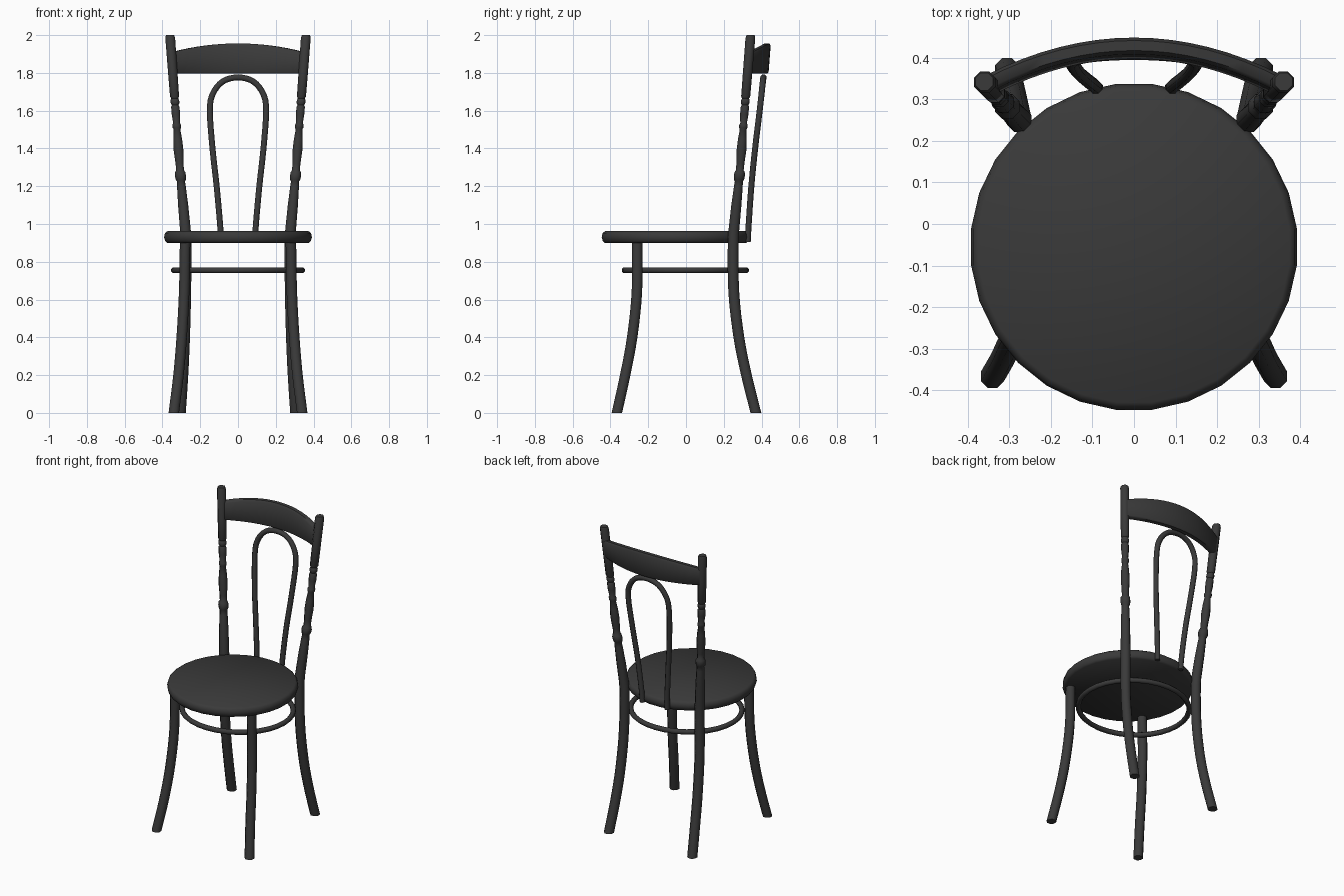
import bpy, bmesh, math
from mathutils import Vector

if "Cube" in bpy.data.objects:
    bpy.data.objects.remove(bpy.data.objects["Cube"])

black = bpy.data.materials.new("black_stained_wood")
black.use_nodes = True
colour = (0.042, 0.042, 0.042, 1)
black.diffuse_color = colour
black.node_tree.nodes["Principled BSDF"].inputs["Base Color"].default_value = colour


def skin(name, rings, closed=False):
    """Join equal loops of points into a smooth tube, capped unless closed."""
    bm = bmesh.new()
    loops = [[bm.verts.new(p) for p in ring] for ring in rings]
    n = len(loops[0])
    pairs = list(zip(loops, loops[1:]))
    if closed:
        pairs.append((loops[-1], loops[0]))
    else:
        bm.faces.new(loops[0])
        bm.faces.new(loops[-1])
    for a, b in pairs:
        for i in range(n):
            j = (i + 1) % n
            bm.faces.new((a[i], a[j], b[j], b[i]))
    bmesh.ops.recalc_face_normals(bm, faces=bm.faces)
    mesh = bpy.data.meshes.new(name)
    bm.to_mesh(mesh)
    bm.free()
    mesh.materials.append(black)
    obj = bpy.data.objects.new(name, mesh)
    bpy.context.collection.objects.link(obj)
    bpy.ops.object.select_all(action='DESELECT')
    obj.select_set(True)
    bpy.context.view_layer.objects.active = obj
    bpy.ops.object.shade_smooth_by_angle(angle=math.radians(50))
    return obj


def spline(points, steps):
    """Smooth curve through the points."""
    p = [Vector(q) for q in points]
    p = [2 * p[0] - p[1]] + p + [2 * p[-1] - p[-2]]
    out = []
    for a, b, c, d in zip(p, p[1:], p[2:], p[3:]):
        for k in range(steps):
            t = k / steps
            out.append(b + (c - a) * t / 2 + (2 * a - 5 * b + 4 * c - d) * t * t / 2
                       + (3 * b - a - 3 * c + d) * t ** 3 / 2)
    return out + [p[-2]]


def circle(centre, u, v, n):
    return [centre + u * math.cos(math.tau * (i + .5) / n) + v * math.sin(math.tau * (i + .5) / n)
            for i in range(n)]


def flat_ring(centre, r, n=8):
    return circle(centre, Vector((r, 0, 0)), Vector((0, r, 0)), n)


def on_axis(axis, z):
    """Point of a rising path at height z."""
    for a, b in zip(axis, axis[1:]):
        if z <= b.z:
            return a.lerp(b, (z - a.z) / (b.z - a.z))
    return axis[-1]


# Round seat with softened rim
seat_profile = [(.378, .9), (.388, .91), (.394, .93), (.389, .952), (.376, .962)]
skin("seat", [flat_ring(Vector((0, -.055, z)), r, 28) for r, z in seat_profile])

# Stretcher hoop under the seat
hoop_rings = []
for i in range(32):
    a = math.tau * i / 32
    out = Vector((math.cos(a), math.sin(a), 0))
    hoop_rings.append(circle(Vector((.34 * out.x, .322 * out.y - .003, .755)),
                             out * .016, Vector((0, 0, .016)), 8))
skin("stretcher_ring", hoop_rings, closed=True)

# Legs, the back pair rising into turned posts
front_axis = [(.34, -.366, 0), (.315, -.322, .2), (.298, -.285, .4),
              (.285, -.26, .64), (.28, -.258, .91)]
back_axis = [(.305, .37, 0), (.292, .32, .2), (.283, .28, .4), (.277, .253, .64),
             (.275, .25, .9), (.283, .258, 1.02), (.304, .282, 1.25),
             (.334, .314, 1.65), (.36, .342, 2)]
turning = [(.95, .031), (1.1, .029), (1.2, .025), (1.225, .023), (1.235, .029),
           (1.255, .032), (1.275, .029), (1.285, .022), (1.32, .023), (1.39, .028),
           (1.45, .025), (1.5, .019), (1.51, .024), (1.525, .024), (1.535, .019),
           (1.58, .024), (1.62, .024), (1.63, .019), (1.64, .025), (1.655, .025),
           (1.665, .02), (1.675, .026), (1.8, .027), (1.985, .028), (2, .023)]
for side, sx in (("left", 1), ("right", -1)):
    front = spline([(sx * x, y, z) for x, y, z in front_axis], 4)
    skin("front_leg_" + side, [flat_ring(p, .03) for p in front])
    back = spline([(sx * x, y, z) for x, y, z in back_axis], 4)
    rings = [flat_ring(p, .031) for p in back if p.z < .92]
    rings += [flat_ring(on_axis(back, z), r) for z, r in turning]
    skin("back_leg_and_post_" + side, rings)

# Bent loop inside the backrest
half = [(.09, .327, .905), (.095, .332, 1.0), (.113, .346, 1.2), (.135, .366, 1.4),
        (.149, .39, 1.6), (.133, .4, 1.69), (.08, .407, 1.755)]
loop = [(-x, y, z) for x, y, z in half] + [(0, .41, 1.776)] + half[::-1]
path = spline(loop, 4)
rings = []
for i, p in enumerate(path):
    t = (path[min(i + 1, len(path) - 1)] - path[max(i - 1, 0)]).normalized()
    v = t.cross(Vector((0, 1, 0))).normalized()
    rings.append(circle(p, v * .017, v.cross(t) * .017, 8))
skin("back_loop", rings)

# Curved crest rail with a gently arched top
rings = []
for i in range(17):
    s = i / 8 - 1
    bow = 1 - s * s
    centre = Vector((.345 * s, .335 + .088 * bow, 0))
    normal = Vector((.51 * s, 1, 0)).normalized()
    low, high = 1.797, 1.91 + .046 * bow
    section = [(-.014, 0), (-.02, .06), (-.02, .92), (-.012, 1),
               (.012, 1), (.02, .92), (.02, .06), (.014, 0)]
    rings.append([centre + normal * (d + .012 * (h - .5)) + Vector((0, 0, low + (high - low) * h))
                  for d, h in section])
skin("crest_rail", rings)
